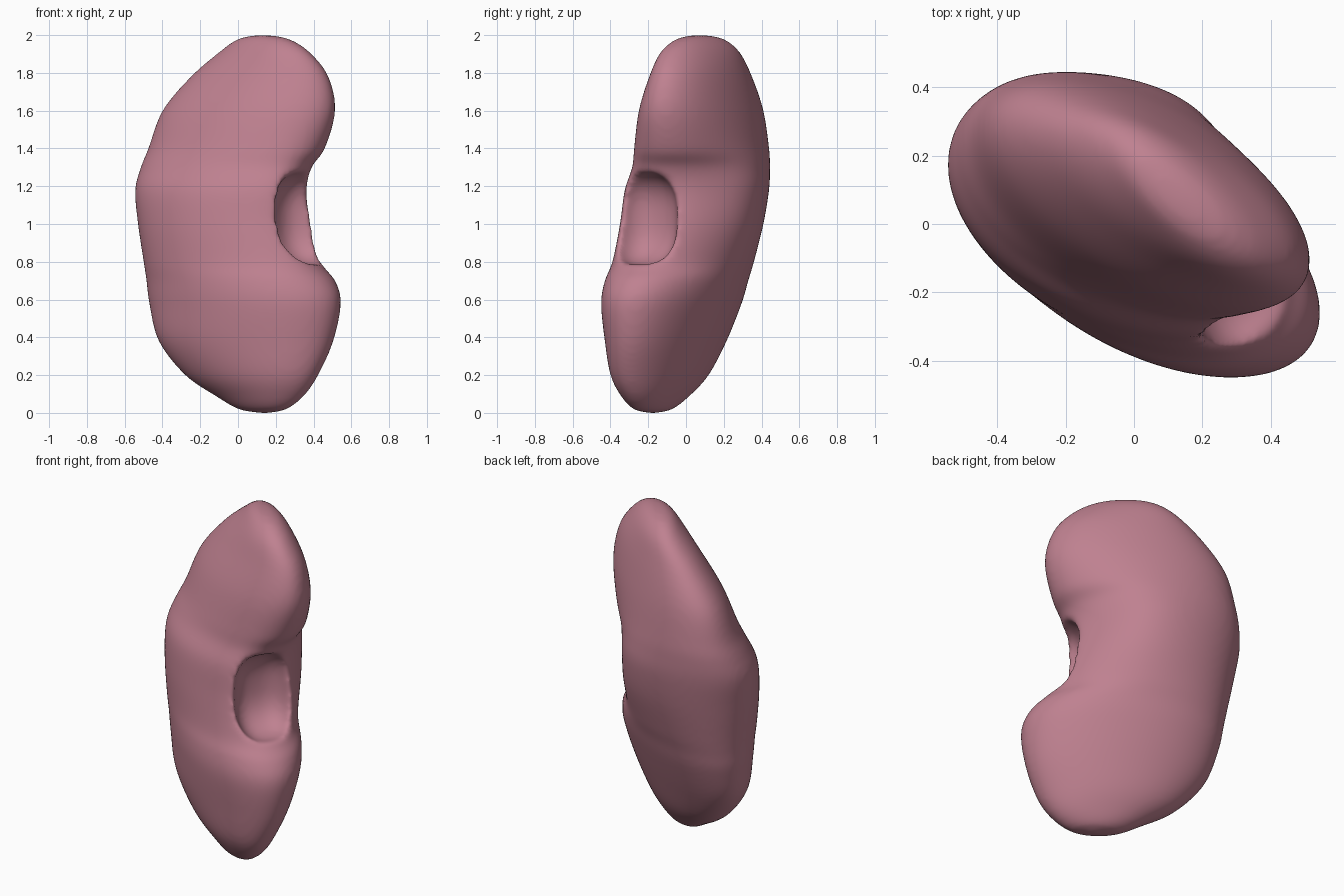
import bpy, bmesh, math

if "Cube" in bpy.data.objects:
    bpy.data.objects.remove(bpy.data.objects["Cube"])

TILT = math.radians(-32)      # direction of the hollow
RING = 72
STEPS = 6

# horizontal sections: z, x min, x max, y min, y max, centre x, centre y, slant
SECTIONS = [
    (0.0, 0.11, 0.17, -0.20, -0.15, 0.14, -0.175, 0.6),
    (0.02, 0.00, 0.26, -0.28, -0.07, 0.13, -0.175, 0.6),
    (0.09, -0.12, 0.35, -0.345, 0.02, 0.105, -0.16, 0.59),
    (0.20, -0.28, 0.425, -0.40, 0.12, 0.07, -0.14, 0.57),
    (0.38, -0.42, 0.505, -0.43, 0.215, 0.04, -0.11, 0.54),
    (0.58, -0.47, 0.545, -0.45, 0.295, 0.03, -0.075, 0.50),
    (0.70, -0.485, 0.515, -0.43, 0.33, 0.02, -0.05, 0.45),
    (0.80, -0.50, 0.44, -0.39, 0.36, 0.01, -0.025, 0.39),
    (1.00, -0.53, 0.39, -0.35, 0.41, 0.0, 0.025, 0.31),
    (1.18, -0.545, 0.365, -0.325, 0.44, 0.0, 0.055, 0.32),
    (1.30, -0.515, 0.39, -0.285, 0.445, 0.01, 0.07, 0.40),
    (1.40, -0.475, 0.46, -0.275, 0.44, 0.02, 0.08, 0.47),
    (1.60, -0.40, 0.515, -0.25, 0.41, 0.055, 0.083, 0.57),
    (1.78, -0.25, 0.48, -0.195, 0.35, 0.105, 0.08, 0.64),
    (1.91, -0.10, 0.38, -0.135, 0.285, 0.13, 0.075, 0.68),
    (1.98, 0.00, 0.27, -0.05, 0.20, 0.13, 0.075, 0.70),
    (2.0, 0.10, 0.16, 0.04, 0.10, 0.13, 0.07, 0.70),
]


def spline(p0, p1, p2, p3, t):
    return [0.5 * (2 * b + (c - a) * t + (2 * a - 5 * b + 4 * c - d) * t * t
                   + (3 * b - a - 3 * c + d) * t ** 3)
            for a, b, c, d in zip(p0, p1, p2, p3)]


def blend(lo, hi, n, start, end):
    """Half-width that changes smoothly from the low to the high side."""
    t = min(1.0, max(0.0, (n - start) / (end - start)))
    return lo + (hi - lo) * t * t * (3 - 2 * t)


def section_ring(bm, s):
    z, x0, x1, y0, y1, cx, cy, k = s
    ring = []
    for i in range(RING):
        t = 2 * math.pi * i / RING
        nx = math.cos(t)
        ny = -k * nx + math.sqrt(1 - k * k) * math.sin(t)
        ring.append(bm.verts.new((cx + nx * blend(cx - x0, x1 - cx, nx, -0.3, 1.0),
                                  cy + ny * blend(cy - y0, y1 - cy, ny, -0.8, 0.8),
                                  min(2.0, max(0.0, z)))))
    return ring


def make_object(name, bm):
    bmesh.ops.recalc_face_normals(bm, faces=bm.faces)
    mesh = bpy.data.meshes.new(name)
    bm.to_mesh(mesh)
    bm.free()
    ob = bpy.data.objects.new(name, mesh)
    bpy.context.collection.objects.link(ob)
    for p in mesh.polygons:
        p.use_smooth = True
    return ob


# bean-shaped body lofted through the sections
bm = bmesh.new()
rings = []
n = len(SECTIONS)
for i in range(n - 1):
    pts = [SECTIONS[min(max(i + k, 0), n - 1)] for k in (-1, 0, 1, 2)]
    for j in range(STEPS):
        rings.append(section_ring(bm, spline(*pts, j / STEPS)))
rings.append(section_ring(bm, SECTIONS[-1]))
for lo, hi in zip(rings, rings[1:]):
    for k in range(RING):
        m = (k + 1) % RING
        bm.faces.new((lo[k], lo[m], hi[m], hi[k]))
bm.faces.new(rings[0][::-1])
bm.faces.new(rings[-1])
kidney = make_object("kidney_body", bm)

# hollow in the inner edge, a slightly squared ellipsoid
bm = bmesh.new()
bmesh.ops.create_uvsphere(bm, u_segments=40, v_segments=24, radius=1)
for v in bm.verts:
    for a in (1, 2):
        v.co[a] = math.copysign(abs(v.co[a]) ** 0.75, v.co[a])
hollow = make_object("hollow_cutter", bm)
hollow.location = (0.365, -0.235, 1.03)
hollow.scale = (0.19, 0.18, 0.25)
hollow.rotation_euler = (0, 0, TILT)
hollow.hide_render = True
hollow.hide_viewport = True
hollow.display_type = 'WIRE'

cut = kidney.modifiers.new("hollow", 'BOOLEAN')
cut.operation = 'DIFFERENCE'
cut.object = hollow
cut.solver = 'EXACT'

# even, softly rounded skin
skin = kidney.modifiers.new("skin", 'REMESH')
skin.mode = 'VOXEL'
skin.voxel_size = 0.015
skin.use_smooth_shade = True
soft = kidney.modifiers.new("soften", 'SMOOTH')
soft.factor = 0.5
soft.iterations = 14

# pink flesh colour
mat = bpy.data.materials.new("flesh_pink")
mat.diffuse_color = (0.52, 0.22, 0.28, 1)
mat.use_nodes = True
mat.node_tree.nodes["Principled BSDF"].inputs["Base Color"].default_value = mat.diffuse_color
kidney.data.materials.append(mat)
